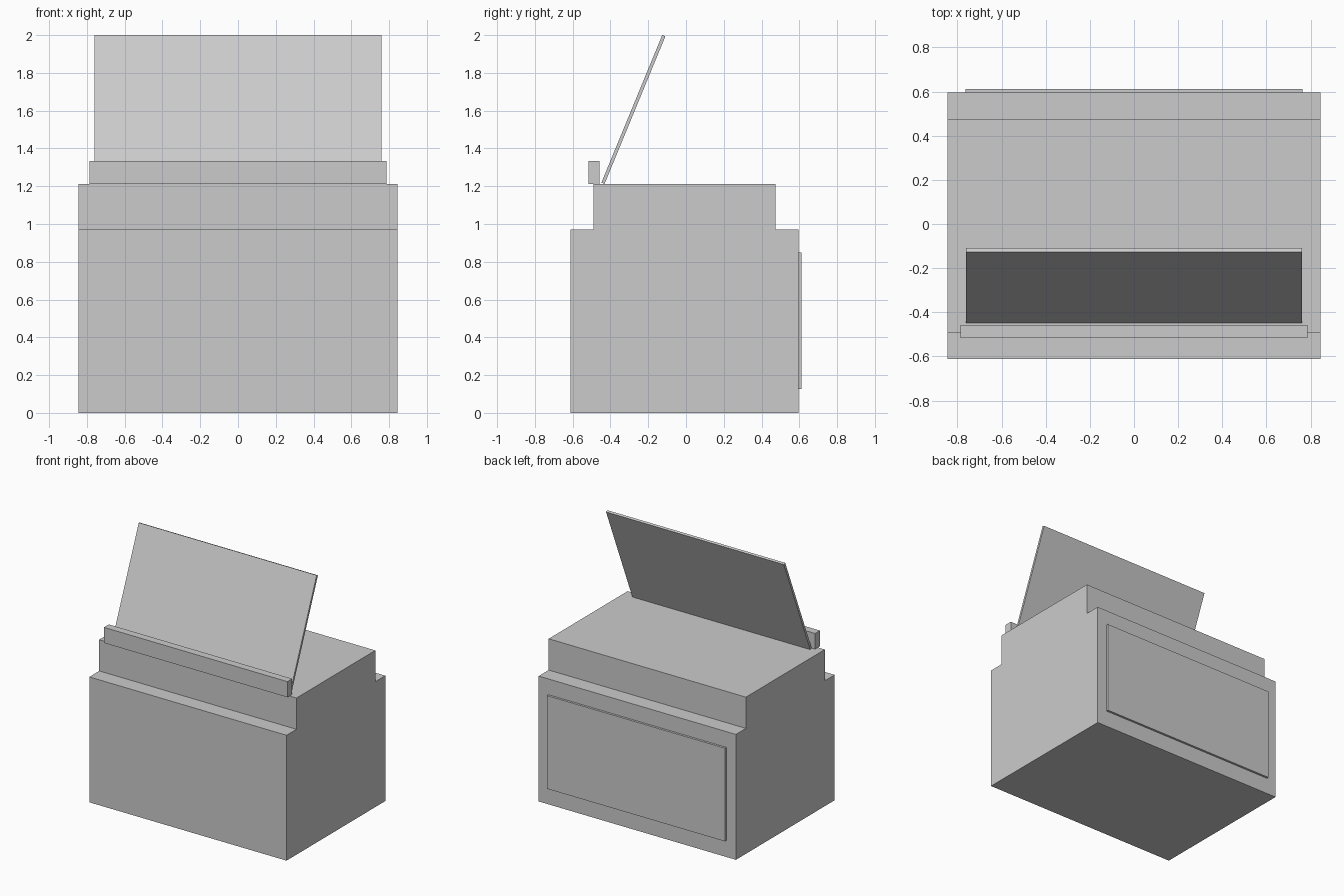
import bpy, bmesh
from math import sin, cos, radians

if "Cube" in bpy.data.objects:
    bpy.data.objects.remove(bpy.data.objects["Cube"])


def prism(name, profile, half_width):
    """Extrude a (y, z) profile symmetrically along x."""
    bm = bmesh.new()
    face = bm.faces.new([bm.verts.new((-half_width, y, z)) for y, z in profile])
    ext = bmesh.ops.extrude_face_region(bm, geom=[face])
    moved = [v for v in ext["geom"] if isinstance(v, bmesh.types.BMVert)]
    bmesh.ops.translate(bm, vec=(2 * half_width, 0, 0), verts=moved)
    bmesh.ops.recalc_face_normals(bm, faces=bm.faces)
    mesh = bpy.data.meshes.new(name)
    bm.to_mesh(mesh)
    bm.free()
    obj = bpy.data.objects.new(name, mesh)
    bpy.context.collection.objects.link(obj)
    return obj


def rect(y0, y1, z0, z1):
    return [(y0, z0), (y1, z0), (y1, z1), (y0, z1)]


# Cabinet with a stepped shoulder at front and back
prism("cabinet", [(-0.612, 0), (0.595, 0), (0.595, 0.97), (0.473, 0.97),
                  (0.473, 1.212), (-0.491, 1.212), (-0.491, 0.97),
                  (-0.612, 0.97)], 0.844)

# Raised panel on the back
prism("back_panel", rect(0.595, 0.612, 0.127, 0.848), 0.762)

# Ledge along the front top edge
prism("front_ledge", rect(-0.517, -0.458, 1.212, 1.333), 0.785)

# Thin board leaning backwards behind the ledge
tilt, length, thick = radians(22.4), 0.845, 0.018
y, z = -0.448, 2.0 - length * cos(tilt)
up = (length * sin(tilt), length * cos(tilt))
back = (thick * cos(tilt), -thick * sin(tilt))
prism("leaning_board", [(y, z), (y + back[0], z + back[1]),
                        (y + back[0] + up[0], z + back[1] + up[1]),
                        (y + up[0], z + up[1])], 0.761)
